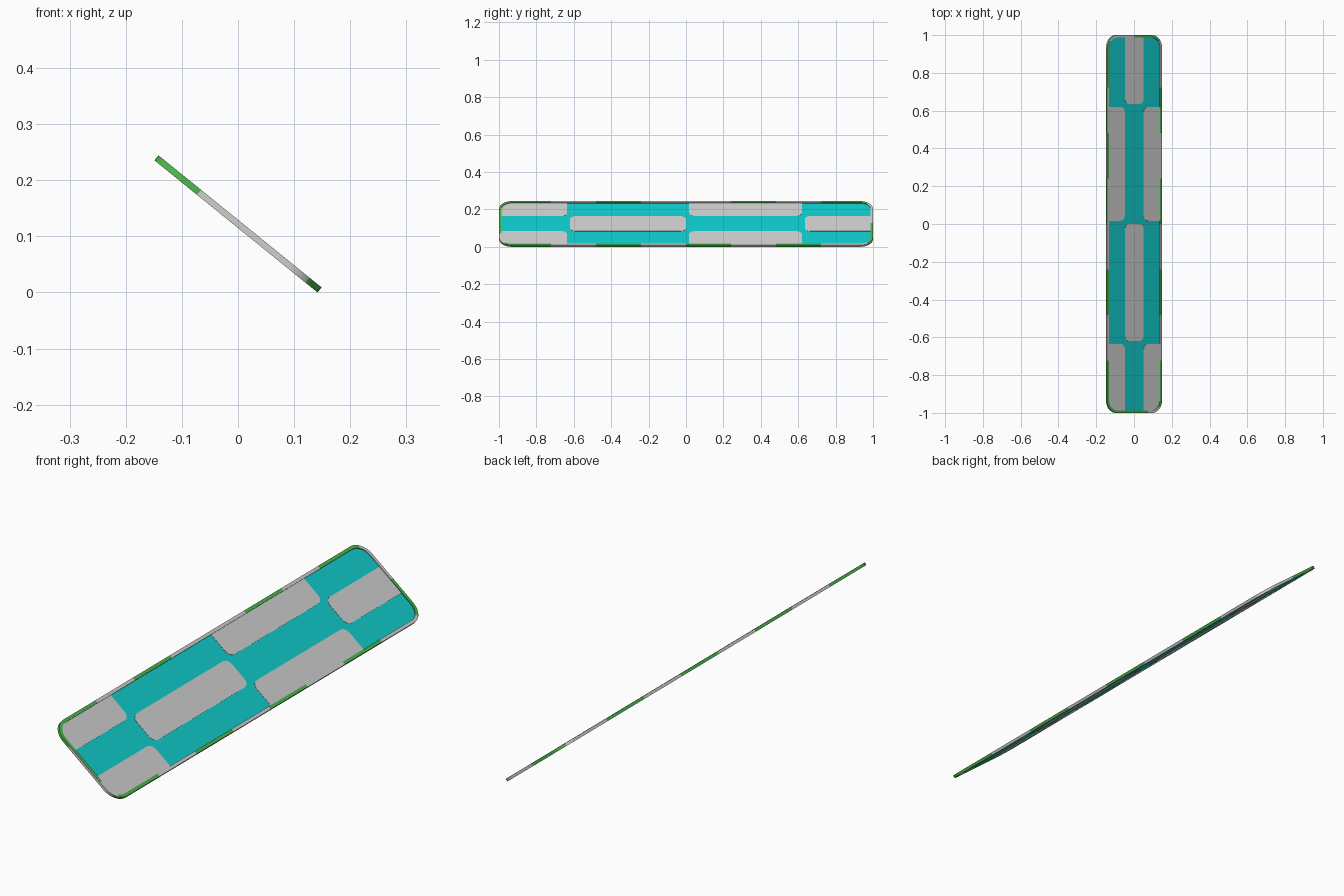
import bpy, bmesh, math
from mathutils import Matrix, Vector

if "Cube" in bpy.data.objects:
    bpy.data.objects.remove(bpy.data.objects["Cube"])

W, L, R = 0.187, 1.0, 0.068      # half width along the slope, half length, corner radius
T, RIM = 0.0115, 0.013           # rim thickness and rim width
TILT = math.radians(39)


def mat(name, col):
    m = bpy.data.materials.new(name)
    m.diffuse_color = (*col, 1)
    m.use_nodes = True
    m.node_tree.nodes["Principled BSDF"].inputs["Base Color"].default_value = m.diffuse_color
    return m


TEAL = mat("teal", (0.005, 0.6, 0.6))
GREY = mat("light grey", (0.62, 0.62, 0.62))
GREEN = mat("green", (0.075, 0.46, 0.075))


def outline(x0, x1, y0, y1, radii, seg=8, step=None):
    """Rounded rectangle, radii counter-clockwise from (x0, y0)."""
    pts = []
    corners = [(x0, y0, 1, 1, 180), (x1, y0, -1, 1, 270), (x1, y1, -1, -1, 0), (x0, y1, 1, -1, 90)]
    for (x, y, sx, sy, a0), r in zip(corners, radii):
        for i in range(seg + 1 if r else 1):
            a = math.radians(a0 + 90 * i / seg)
            pts.append(Vector((x + sx * r + r * math.cos(a), y + sy * r + r * math.sin(a), 0)))
    if step:                      # split long runs so colour bands fall on edges
        out = []
        for p, q in zip(pts, pts[1:] + pts[:1]):
            n = max(1, round((q - p).length / step))
            out += [p.lerp(q, i / n) for i in range(n)]
        pts = out
    return pts


def finish(bm, name, mats):
    bmesh.ops.recalc_face_normals(bm, faces=bm.faces)
    me = bpy.data.meshes.new(name)
    bm.transform(Matrix.Translation((0, 0, 0.1222)) @ Matrix.Rotation(TILT, 4, 'Y'))
    bm.to_mesh(me)
    bm.free()
    for m in mats:
        me.materials.append(m)
    ob = bpy.data.objects.new(name, me)
    bpy.context.collection.objects.link(ob)
    return ob


def sheet(name, pts, thick, m):
    bm = bmesh.new()
    lo = [bm.verts.new(p - Vector((0, 0, thick / 2))) for p in pts]
    hi = [bm.verts.new(p + Vector((0, 0, thick / 2))) for p in pts]
    bm.faces.new(hi)
    bm.faces.new(lo[::-1])
    for i in range(len(pts)):
        j = (i + 1) % len(pts)
        bm.faces.new((lo[i], lo[j], hi[j], hi[i]))
    return finish(bm, name, [m])


# teal panel
wi, li, ri = W - RIM / 2, L - RIM / 2, R - RIM / 2
sheet("panel", outline(-wi, wi, -li, li, [ri] * 4), 0.003, TEAL)

# light grey patches, showing on both faces
c, k = 0.064, 0.03
patches = [
    (-c, c, 0.635, li, [k, k, 0, 0]),
    (-c, c, -0.62, 0.0, [k, k, k, k]),
    (-wi, -c, 0.017, 0.62, [0, k, k, 0]),
    (c, wi, 0.017, 0.62, [k, 0, 0, k]),
    (-wi, -c, -li, -0.635, [ri, 0, k, 0]),
    (c, wi, -li, -0.635, [0, ri, 0, k]),
]
for i, (x0, x1, y0, y1, rr) in enumerate(patches):
    sheet(f"grey_patch_{i + 1}", outline(x0, x1, y0, y1, rr), 0.005, GREY)


# banded rim
def is_green(p, top):
    if abs(p.y) > L - 0.03:
        if p.y < 0:
            return p.x < 0.08 if top else (p.x < -0.08 or p.x > 0.155)
        return p.x > 0 if top else p.x < 0
    if p.x < 0 and top:
        return math.floor(abs(p.y) / 0.245) % 2 == 1
    return math.floor(p.y / 0.245) % 2 == 0


bm = bmesh.new()
outer = outline(-W, W, -L, L, [R] * 4, 10, 0.03)
rings = []
for i, p in enumerate(outer):
    # inward direction is towards the nearest point of the corner-centre rectangle
    core = Vector((max(-W + R, min(W - R, p.x)), max(-L + R, min(L - R, p.y)), 0))
    q = p + (core - p).normalized() * RIM
    h = Vector((0, 0, T / 2))
    rings.append([bm.verts.new(v) for v in (p - h, p + h, q + h, q - h)])
for a, b in zip(rings, rings[1:] + rings[:1]):
    for s in range(4):
        t = (s + 1) % 4
        f = bm.faces.new((a[s], b[s], b[t], a[t]))
        f.material_index = int(is_green(f.calc_center_median(), s in (1, 2)))
rim = finish(bm, "rim", [GREY, GREEN])
bpy.context.view_layer.objects.active = rim
rim.select_set(True)
bpy.ops.object.shade_smooth_by_angle(angle=math.radians(30))
